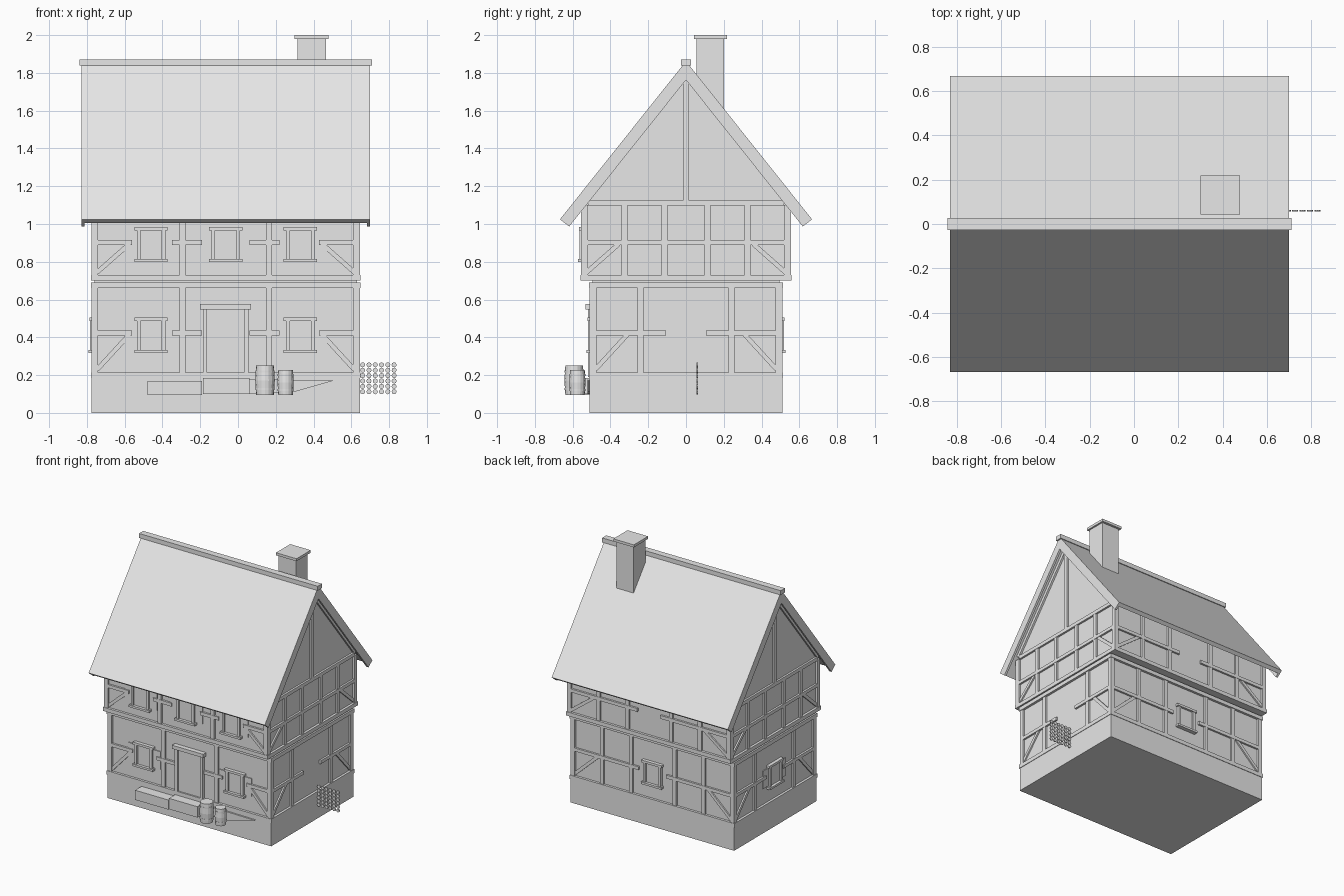
import bpy, bmesh, math
from mathutils import Vector, Matrix

cube = bpy.data.objects.get("Cube")
if cube:
    bpy.data.objects.remove(cube)

mat = bpy.data.materials.new("light_grey")
mat.use_nodes = True
GREY = (0.8, 0.8, 0.8, 1)
mat.diffuse_color = GREY
mat.node_tree.nodes["Principled BSDF"].inputs["Base Color"].default_value = GREY

CX = -0.065               # centre of the house along x
HX = 0.71                 # half length of the timber frame
LOW, HIGH = 0.51, 0.555   # half depth of each storey
meshes = {}

# Wall frames: u runs along the wall, d points outward
WALLS = {
    "front": lambda u, d, z: (CX + u, -d, z),
    "back": lambda u, d, z: (CX + u, d, z),
    "right": lambda u, d, z: (CX + d, u, z),
    "left": lambda u, d, z: (CX - d, u, z),
}


def get(name):
    return meshes.setdefault(name, bmesh.new())


def prism(name, wall, poly, d0, d1):
    """Extrude a (u, z) outline between two depths of a wall."""
    bm = get(name)
    a, b = [[bm.verts.new(WALLS[wall](u, d, z)) for u, z in poly] for d in (d0, d1)]
    bm.faces.new(a)
    bm.faces.new(b[::-1])
    for i in range(len(poly)):
        j = (i + 1) % len(poly)
        bm.faces.new((a[i], b[i], b[j], a[j]))


def block(name, wall, u0, u1, z0, z1, d0, d1):
    prism(name, wall, [(u0, z0), (u1, z0), (u1, z1), (u0, z1)], d0, d1)


def box(name, x0, x1, y0, y1, z0, z1):
    block(name, "back", x0 - CX, x1 - CX, z0, z1, y0, y1)


def bar(name, wall, p, q, width, d0, d1):
    p, q = Vector(p), Vector(q)
    t = (q - p).normalized() * width / 2
    n = Vector((-t.y, t.x))
    prism(name, wall, [p + n, q + n, q - n, p - n], d0, d1)


def cylinder(name, r, depth, matrix, r2=None, sides=16):
    bmesh.ops.create_cone(get(name), cap_ends=True, segments=sides, radius1=r,
                          radius2=r if r2 is None else r2, depth=depth, matrix=matrix)


# Masonry base and plaster walls
box("stone_base", CX - HX, CX + HX, -LOW, LOW, 0, 0.19)
box("ground_walls", CX - HX + 0.015, CX + HX - 0.015, -LOW + 0.015, LOW - 0.015, 0.18, 0.71)
prism("upper_walls", "right", [(-0.54, 0.705), (0.54, 0.705), (0.54, 1.14), (0, 1.8), (-0.54, 1.14)],
      -HX + 0.015, HX - 0.015)


def storey(wall, half, d, z0, z1, posts, rails, zr, brace):
    """Timber frame: mirrored posts, rails and corner braces."""
    name = wall + "_timbers"
    for s in (-1, 1):
        for u in posts:
            block(name, wall, s * u - 0.016, s * u + 0.016, z0, z1, d - 0.03, d - 0.002)
        for a, b in rails:
            block(name, wall, s * a, s * b, zr, zr + 0.026, d - 0.03, d)
        c = half - 0.03
        bar(name, wall, (s * c, z0 + 0.015), (s * (c - brace), zr + 0.005), 0.024, d - 0.03, d - 0.004)


for name, half, z0, z1 in (("ground", LOW, 0.215, 0.66), ("upper", HIGH, 0.73, 1.1)):
    for sx in (-1, 1):
        for sy in (-1, 1):
            x, y = CX + sx * (HX - 0.0175), sy * (half - 0.0175)
            box(name + "_corner_posts", x - 0.0175, x + 0.0175, y - 0.0175, y + 0.0175, z0, z1)
for name, half, z0, z1 in (("bottom", LOW, 0.185, 0.215), ("middle", LOW, 0.66, 0.69),
                           ("jetty", HIGH, 0.7, 0.73)):
    e = 0.004
    box(name + "_sill", CX - HX - e, CX + HX + e, -half - e, half + e, z0, z1)

front_rails = [(0.495, 0.68), (0.125, 0.285)]
storey("front", HX, LOW, 0.215, 0.66, [0.23], front_rails, 0.41, 0.17)
storey("front", HX, HIGH, 0.73, 1.1, [0.23], front_rails, 0.89, 0.17)
storey("back", HX, LOW, 0.215, 0.66, [0.19, 0.44], [(0.12, 0.68)], 0.41, 0.2)
storey("back", HX, HIGH, 0.73, 1.1, [0.19, 0.44], [(0.1, 0.68)], 0.89, 0.2)
for side in ("left", "right"):
    storey(side, LOW, HX, 0.215, 0.66, [0.24], [(0.105, 0.48)], 0.41, 0.17)
    storey(side, HIGH, HX, 0.73, 1.1, [0.115, 0.325], [(0, 0.52)], 0.89, 0.17)
    # Gable tie beam, king post and rafters
    block("gable_timbers", side, -0.52, 0.52, 1.097, 1.125, HX - 0.03, HX)
    block("gable_timbers", side, -0.016, 0.016, 1.125, 1.8, HX - 0.03, HX)
    for s in (-1, 1):
        bar("gable_timbers", side, (0, 1.8), (s * 0.54, 1.125), 0.035, HX - 0.03, HX)


def window(wall, u, z, d, shutters=True):
    name = wall + "_windows"
    if shutters:
        block(wall + "_shutters", wall, u - 0.14, u + 0.14, z - 0.07, z + 0.07, d - 0.02, d - 0.008)
    block(name, wall, u - 0.06, u + 0.06, z - 0.08, z + 0.08, d - 0.02, d - 0.005)
    for s in (-1, 1):
        block(name, wall, u + s * 0.056, u + s * 0.076, z - 0.08, z + 0.08, d - 0.02, d + 0.008)
    block(name, wall, u - 0.088, u + 0.088, z + 0.076, z + 0.094, d - 0.02, d + 0.012)
    block(name, wall, u - 0.088, u + 0.088, z - 0.092, z - 0.076, d - 0.02, d + 0.017)


for u in (-0.395, 0.395):
    window("front", u, 0.41, LOW)
for u in (-0.395, 0, 0.395):
    window("front", u, 0.89, HIGH)
window("back", 0, 0.41, LOW, False)
window("left", 0, 0.41, HX)

# Front door
block("door", "front", -0.1, 0.1, 0.19, 0.55, LOW - 0.02, LOW - 0.007)
for s in (-1, 1):
    block("door_frame", "front", s * 0.098, s * 0.12, 0.19, 0.55, LOW - 0.02, LOW + 0.01)
block("door_frame", "front", -0.135, 0.135, 0.548, 0.576, LOW - 0.02, LOW + 0.022)

# Roof slopes, verge boards, ridge
AP, EY, EZ = 1.862, 0.667, 1.025
down = Vector((EY, EZ - AP)).normalized()


def roof(name, thick, lift, x0, x1):
    inner = AP - thick / down.x
    n = Vector((down.y, -down.x)) * thick
    prism(name, "right", [(-EY, EZ), (0, AP), (EY, EZ), (EY + n.x, EZ + n.y), (0, inner),
                          (-EY - n.x, EZ + n.y)], x0 - CX, x1 - CX)


roof("roof", 0.03, 0, -0.825, 0.695)
roof("verge_boards", 0.062, 0, -0.829, -0.812)
roof("verge_boards", 0.062, 0, 0.682, 0.699)
box("ridge_cap", -0.84, 0.71, -0.026, 0.026, 1.838, 1.872)

# Chimney
box("chimney", 0.315, 0.465, 0.055, 0.2, 1.5, 1.985)
box("chimney_cap", 0.3, 0.478, 0.042, 0.218, 1.98, 2.0)

# Door step, trough and sloping ground strip
box("trough", -0.48, -0.19, -0.59, -0.5, 0.095, 0.17)
box("door_step", -0.185, 0.06, -0.59, -0.5, 0.1, 0.185)
prism("ramp", "front", [(0.12, 0.1), (0.36, 0.11), (0.575, 0.172), (0.12, 0.178)], LOW - 0.01, LOW + 0.012)

# Barrels: two tapered halves with hoops
for x, y, r, h in ((0.143, -0.592, 0.052, 0.155), (0.252, -0.575, 0.043, 0.133)):
    for i in range(2):
        flip = Matrix.Rotation(math.pi * (1 - i), 4, "X")
        at = Matrix.Translation((x, y, 0.095 + h * (0.25 + 0.5 * i)))
        cylinder("barrels", r, h / 2, at @ flip, r * 0.9)
    for f in (0.2, 0.8):
        cylinder("barrel_hoops", r * 0.975, 0.01, Matrix.Translation((x, y, 0.095 + h * f)))

# Stack of thin discs beside the right wall
turn = Matrix.Rotation(math.pi / 2, 4, "X")
for i in range(6):
    for j in range(6):
        at = Matrix.Translation((0.66 + 0.0333 * i, 0.06, 0.112 + 0.0285 * j))
        cylinder("log_stack", 0.0135, 0.008, at @ turn, sides=8)

# Turn every collected part into an object
for name, bm in meshes.items():
    bmesh.ops.recalc_face_normals(bm, faces=bm.faces)
    mesh = bpy.data.meshes.new(name)
    bm.to_mesh(mesh)
    bm.free()
    mesh.materials.append(mat)
    bpy.context.collection.objects.link(bpy.data.objects.new(name, mesh))
